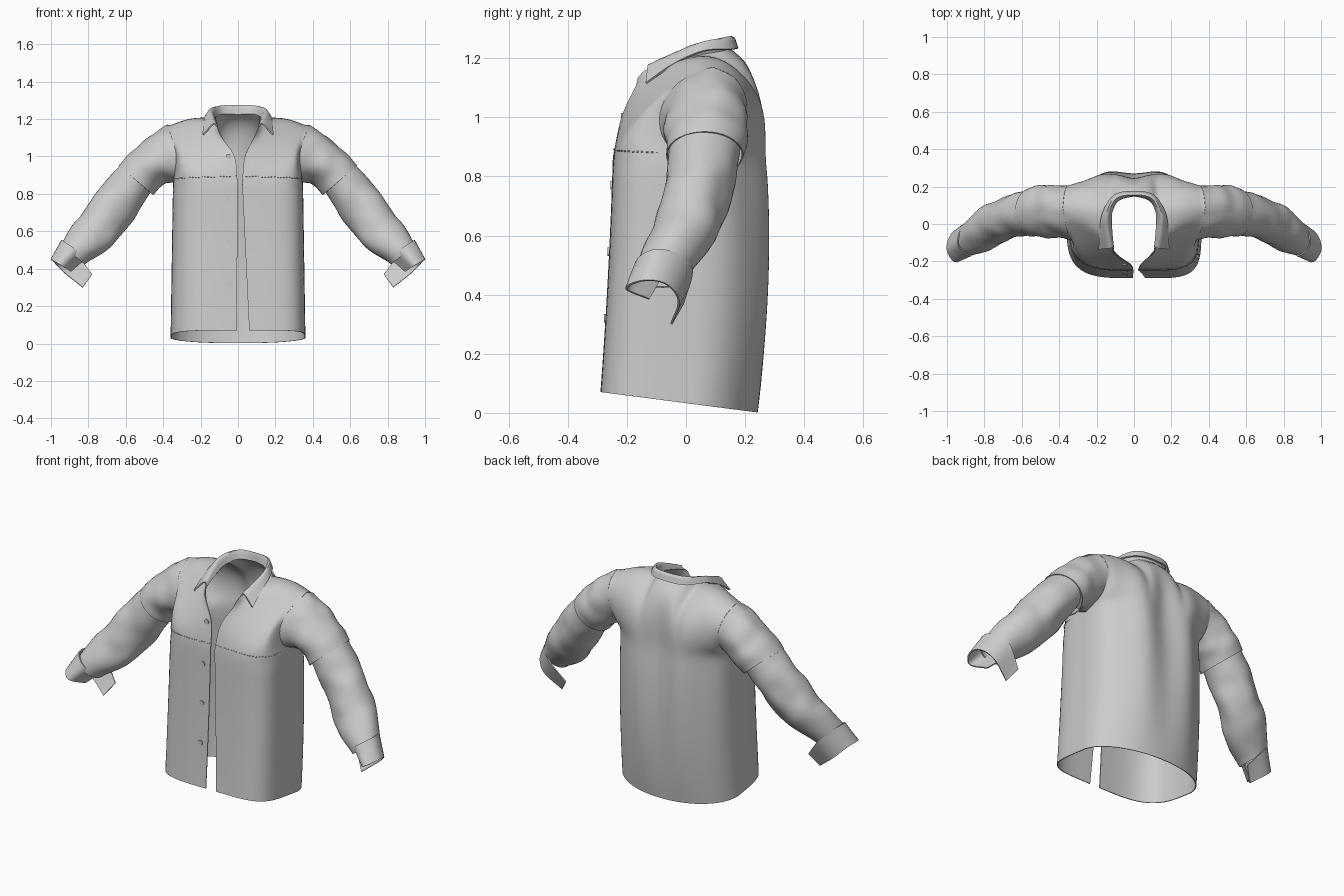
import bpy, bmesh, math
from mathutils import Vector, noise

if "Cube" in bpy.data.objects:
    bpy.data.objects.remove(bpy.data.objects["Cube"])

K, NU, NN = 18, 24, 8   # points along half an armhole / across a panel / along half the back neck
Z_PIT, Y_MID = 0.865, 0.02


def sample(pts, n):
    """Smooth curve through pts, resampled to n+1 evenly spaced points."""
    p = [Vector(q) for q in pts]
    if len(p) > 2:
        e = [2 * p[0] - p[1]] + p + [2 * p[-1] - p[-2]]
        d = []
        for i in range(1, len(e) - 2):
            a, b, c, f = e[i - 1:i + 3]
            for k in range(10):
                t = k / 10
                d.append(0.5 * (2 * b + (c - a) * t + (2 * a - 5 * b + 4 * c - f) * t * t
                                + (3 * b - a - 3 * c + f) * t ** 3))
        p = d + [p[-1]]
    acc = [0]
    for a, b in zip(p, p[1:]):
        acc.append(acc[-1] + (b - a).length)
    out, j = [], 0
    for i in range(n + 1):
        s = acc[-1] * i / n
        while j < len(p) - 2 and acc[j + 1] < s:
            j += 1
        out.append(p[j].lerp(p[j + 1], (s - acc[j]) / max(acc[j + 1] - acc[j], 1e-9)))
    return out


def flip(grid, s):
    return [[Vector((p.x * s, p.y, p.z)) for p in row] for row in grid]


def cloth(name, grids, thick=0.005, smooth_above=None):
    """Object made of welded point grids, given a thin cloth thickness."""
    bm = bmesh.new()
    for g in grids:
        v = [[bm.verts.new(p) for p in row] for row in g]
        for r, q in zip(v, v[1:]):
            for i in range(len(r) - 1):
                bm.faces.new((r[i], r[i + 1], q[i + 1], q[i]))
    bmesh.ops.remove_doubles(bm, verts=bm.verts, dist=1e-4)
    bmesh.ops.recalc_face_normals(bm, faces=bm.faces)
    if smooth_above:
        inner = [v for v in bm.verts if v.co.z > smooth_above and not v.is_boundary]
        for _ in range(6):
            bmesh.ops.smooth_vert(bm, verts=inner, factor=0.5,
                                  use_axis_x=True, use_axis_y=True, use_axis_z=True)
    me = bpy.data.meshes.new(name)
    bm.to_mesh(me)
    bm.free()
    ob = bpy.data.objects.new(name, me)
    bpy.context.collection.objects.link(ob)
    bpy.ops.object.select_all(action='DESELECT')
    ob.select_set(True)
    bpy.context.view_layer.objects.active = ob
    m = ob.modifiers.new("thickness", 'SOLIDIFY')
    m.thickness, m.offset = thick, 0
    bpy.ops.object.modifier_apply(modifier=m.name)
    bpy.ops.object.shade_smooth_by_angle(angle=math.radians(50))


def stitches(name, lines, n=50):
    """Dashed seam running along each line of points."""
    cu = bpy.data.curves.new(name, 'CURVE')
    cu.dimensions, cu.bevel_depth, cu.bevel_resolution = '3D', 0.0025, 0
    for line in lines:
        q = sample(line, n)
        for a, b in zip(q[::2], q[1::2]):
            sp = cu.splines.new('POLY')
            sp.points.add(1)
            sp.points[0].co, sp.points[1].co = (*a, 1), (*b, 1)
    bpy.context.collection.objects.link(bpy.data.objects.new(name, cu))


def front_y(v):
    return -0.287 + 0.06 * v - 0.018 * v * v


def chest_y(x, z):
    """Foremost allowed y of the chest above the armpit."""
    d = max(0, z - 0.87)
    return -0.245 + 0.12 * d + d * d + 2 * d * max(0, abs(x) - 0.08)


def section(v, back, edge, box=4):
    """Quarter cross-section of the torso from centre to side seam, v = hem..armpit."""
    w = 0.358 - 0.013 * v
    y = 0.24 + 0.13 * v - 0.11 * v * v if back else front_y(v)
    e = 2 / (2.05 + 0.5 * v if back else box)
    pts = []
    for i in range(41):
        a = math.pi / 2 * i / 40
        x = w * math.sin(a) ** e
        pts.append((edge + x * (w - edge) / w, Y_MID + (y - Y_MID) * max(math.cos(a), 0) ** e, Z_PIT))
    return sample(pts, NU + NN if back else NU)


def lower_panel(back, edge0, edge1, box=4):
    g = []
    for k in range(25):
        v = k / 24
        row = section(v, back, edge0 + (edge1 - edge0) * v, box)
        for p in row:
            hem = 0.033 - 0.13 * p.y
            p.z = hem + (Z_PIT - hem) * v
        g.append(row)
    return g


def coons(B, T, L, R):
    """Patch filling the four boundary curves."""
    g = []
    for j in range(K + 1):
        t = j / K
        row = []
        for i in range(len(B)):
            u = i / (len(B) - 1)
            row.append((1 - t) * B[i] + t * T[i] + (1 - u) * L[j] + u * R[j]
                       - ((1 - u) * (1 - t) * B[0] + u * (1 - t) * B[-1]
                          + (1 - u) * t * T[0] + u * t * T[-1]))
        g.append(row)
    return g


def flatten_chest(g):
    for row in g[1:]:
        for p in row[1:-1]:
            p.y = max(p.y, chest_y(p.x, p.z))
    return g


def back_folds(g):
    for row in g:
        for p in row:
            w = max(0, min(1, p.z / 0.9)) * max(0, min(1, (1.21 - p.z) / 0.15))
            w *= max(0, 1 - (abs(p.x) / 0.34) ** 4)
            if p.z < 1.12 or p.y > 0.16:
                p.y -= 0.019 * w * math.cos(2 * math.pi * p.x / 0.3)
    return g


# Shared curves of one half: shoulder seam, armhole front and back
pit = section(1, False, 0)[-1]
neck, tip = (0.12, 0.06, 1.215), (0.38, 0.09, 1.168)
arm_f = sample([pit, (0.335, -0.07, 0.92), (0.33, -0.085, 1.02), (0.36, -0.025, 1.115), tip], K)
arm_b = sample([pit, (0.345, 0.15, 0.92), (0.35, 0.205, 1.03), (0.37, 0.17, 1.125), tip], K)
shoulder = sample([neck, (0.25, 0.08, 1.21), tip], NU)
back_neck = sample([(0, 0.15, 1.23), (0.085, 0.125, 1.228), neck], NN)

# Torso: front panels and back, both halves
torso, seam_lines = [], []
for s, e0, e1, box in ((1, 0.06, 0.022, 4.6), (-1, 0.005, 0.003, 3.6)):
    low = lower_panel(False, e0, e1, box)
    L = sample([low[-1][0], (e1 + 0.015, -0.216, 1.0), (0.085, -0.17, 1.1), (0.11, -0.135, 1.16), neck], K)
    up = flatten_chest(coons(low[-1], shoulder, L, arm_f))
    b_low = lower_panel(True, 0, 0)
    b_cen = sample([b_low[-1][0], (0, 0.255, 1.06), (0, 0.21, 1.18), (0, 0.15, 1.23)], K)
    b_up = coons(b_low[-1], back_neck + shoulder[1:], b_cen, arm_b)
    torso += [flip(g, s) for g in (low, up, back_folds(b_low), back_folds(b_up))]
    seam_lines.append([p + Vector((0, -0.003, 0)) for p in flip([up[1][:-4]], s)[0]])
cloth("torso", torso, smooth_above=0.8)
stitches("chest_seam", seam_lines)


# Sleeves: rings given as top x,z / bottom x,z / centre y / half depth
def ring(tx, tz, bx, bz, y, h):
    c, r = Vector(((tx + bx) / 2, y, (tz + bz) / 2)), Vector(((tx - bx) / 2, 0, (tz - bz) / 2))
    return [c + r * math.cos(math.pi * j / K) - Vector((0, h * math.sin(math.pi * j / K), 0))
            for j in range(2 * K + 1)]


def tube(rings, n, wrinkle):
    cols = [sample([r[j] for r in rings], n) for j in range(2 * K + 1)]
    g = [[c[i] for c in cols] for i in range(n + 1)]
    for i, row in enumerate(g):
        c = sum(row[:-1], Vector()) / (2 * K)
        f = wrinkle * math.sin(math.pi * i / n)
        for j, p in enumerate(row):
            row[j] = p + (p - c).normalized() * f * noise.noise(p * 9)
        row[-1] = row[0].copy()
    return g


armhole = arm_f[::-1] + arm_b[1:]
upper = tube([armhole, ring(0.47, 1.11, 0.385, 0.86, 0.07, 0.135),
              ring(0.56, 1.03, 0.42, 0.83, 0.07, 0.13),
              ring(0.635, 0.95, 0.455, 0.795, 0.063, 0.128)], 18, 0.02)
lower = tube([ring(0.615, 0.965, 0.47, 0.81, 0.063, 0.118),
              ring(0.73, 0.84, 0.545, 0.69, 0.043, 0.113),
              ring(0.82, 0.72, 0.61, 0.59, 0.012, 0.112),
              ring(0.89, 0.62, 0.69, 0.515, -0.03, 0.107),
              ring(0.93, 0.55, 0.795, 0.445, -0.07, 0.092),
              ring(0.945, 0.525, 0.82, 0.425, -0.08, 0.084)], 28, 0.015)

# Cuff: open strip with a flap hanging at the slit
cuff_top = sample([(0.815, -0.085, 0.455), (0.87, -0.168, 0.503), (0.938, -0.115, 0.55),
                   (0.925, -0.03, 0.54), (0.87, 0.02, 0.485), (0.78, -0.01, 0.37)], 30)
cuff_end = sample([(0.895, -0.125, 0.385), (0.95, -0.203, 0.42), (0.998, -0.145, 0.447),
                   (0.985, -0.07, 0.437), (0.93, -0.025, 0.38), (0.83, -0.05, 0.3)], 30)
cuff = [[a.lerp(b, t / 4) for a, b in zip(cuff_top, cuff_end)] for t in range(5)]

for s, side in ((1, "left"), (-1, "right")):
    cloth(side + "_upper_sleeve", [flip(upper, s)])
    cloth(side + "_lower_sleeve", [flip(lower, s)])
    cloth(side + "_cuff", [flip(cuff, s)], 0.007)
    stitches(side + "_sleeve_seam", flip([upper[-2]], s), 60)
    stitches(side + "_sleeve_placket",
             flip([[r[-3] for r in lower[4:24]], [r[-5] for r in lower[4:24]]], s), 40)

# Collar: stand, rolled fold and fall with pointed ends
half = [
    [(0, 0.15, 1.225), (0.085, 0.125, 1.225), (0.122, 0.05, 1.213), (0.118, -0.05, 1.185), (0.11, -0.13, 1.155)],
    [(0, 0.158, 1.272), (0.095, 0.14, 1.27), (0.144, 0.05, 1.252), (0.142, -0.04, 1.215), (0.128, -0.128, 1.175)],
    [(0, 0.174, 1.232), (0.105, 0.153, 1.23), (0.166, 0.06, 1.224), (0.182, -0.04, 1.18), (0.187, -0.135, 1.115)]]
lines = [sample([(-x, y, z) for x, y, z in h[:0:-1]] + h, 48) for h in half]
cloth("collar", [[sample(c, 10) for c in zip(*lines)]], 0.008)

# Buttons down the front
for i, z in enumerate((1.0, 0.77, 0.545, 0.32)):
    y = chest_y(0, z) if z > Z_PIT else front_y((z - 0.07) / 0.795)
    bpy.ops.mesh.primitive_cylinder_add(vertices=20, radius=0.014, depth=0.008,
                                        location=(-0.05, y - 0.004, z), rotation=(math.pi / 2, 0, 0))
    bpy.context.object.name = "button_%d" % (i + 1)
    bpy.ops.object.shade_smooth_by_angle(angle=math.radians(40))
